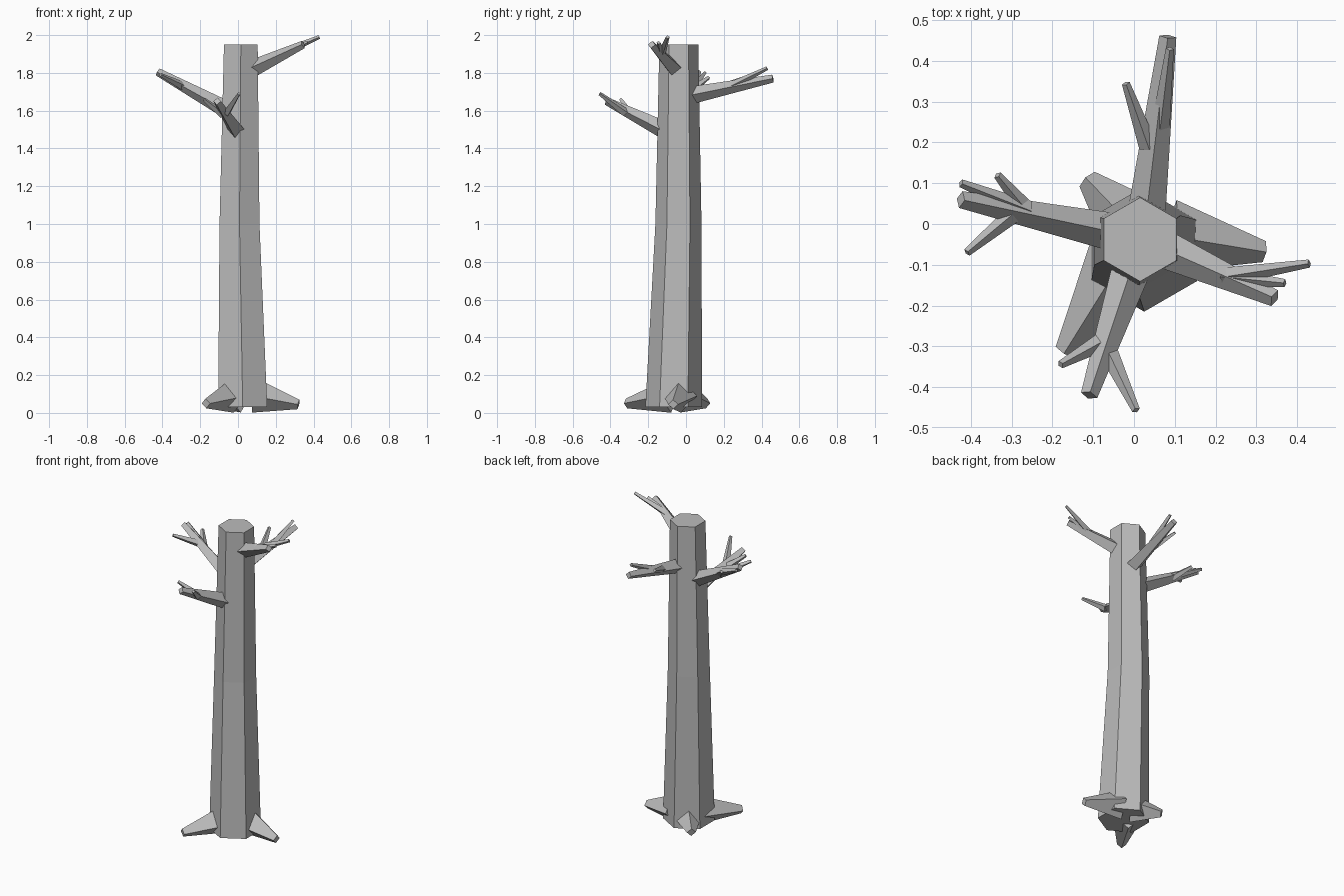
import bpy, bmesh, math
from mathutils import Vector

cube = bpy.data.objects.get("Cube")
if cube:
    bpy.data.objects.remove(cube, do_unlink=True)

bark = bpy.data.materials.new("grey_bark")
bark.use_nodes = True
GREY = (0.5, 0.5, 0.5, 1)
bark.diffuse_color = GREY
bark.node_tree.nodes["Principled BSDF"].inputs["Base Color"].default_value = GREY


def loft(bm, stations, sides, upright=False):
    """Capped tube through (centre, radius) stations, one corner turned upward."""
    axis = Vector(stations[-1][0]) - Vector(stations[0][0])
    turn = axis.to_track_quat('Z', 'Y')
    rings = []
    for centre, radius in stations:
        ring = []
        for i in range(sides):
            a = math.pi / 2 + math.tau * i / sides
            p = Vector((math.cos(a), math.sin(a), 0)) * radius
            ring.append(bm.verts.new(Vector(centre) + (p if upright else turn @ p)))
        rings.append(ring)
    for low, high in zip(rings, rings[1:]):
        for i in range(sides):
            j = (i + 1) % sides
            bm.faces.new((low[i], low[j], high[j], high[i]))
    bm.faces.new(rings[0][::-1])
    bm.faces.new(rings[-1])


def finish(name, bm):
    mesh = bpy.data.meshes.new(name)
    bm.to_mesh(mesh)
    bm.free()
    mesh.materials.append(bark)
    bpy.context.collection.objects.link(bpy.data.objects.new(name, mesh))


# Six-sided trunk, tapering and leaning slightly
bm = bmesh.new()
loft(bm, [((.025, -.065, .03), .15), ((.008, -.04, 1), .122),
          ((.015, -.038, 1.95), .103)], 6, upright=True)
finish("trunk", bm)

# Roots: stubby four-sided wedges
roots = {
    "root_left": ((.09, -.03, .09), (.32, -.068, .045)),
    "root_front": ((-.03, -.09, .09), (-.17, -.315, .05)),
    "root_back": ((0, -.01, .09), (-.115, .11, .05)),
}
for name, (start, end) in roots.items():
    bm = bmesh.new()
    loft(bm, [(start, .09), (end, .026)], 4)
    finish(name, bm)

# Branches: main limb (start, end) followed by its twigs
branches = {
    "branch_left": [((.07, -.06, 1.82), (.345, -.182, 1.95)),
                    ((.22, -.13, 1.9), (.43, -.097, 1.99)),
                    ((.22, -.13, 1.9), (.37, -.145, 1.96))],
    "branch_back": [((.03, .02, 1.68), (.083, .46, 1.77)),
                    ((.035, .19, 1.72), (-.02, .345, 1.785)),
                    ((.065, .24, 1.73), (.088, .43, 1.825))],
    "branch_right": [((-.05, -.02, 1.6), (-.425, .06, 1.805)),
                     ((-.29, .03, 1.73), (-.41, -.07, 1.79)),
                     ((-.26, .03, 1.71), (-.335, .12, 1.775)),
                     ((-.26, .035, 1.72), (-.425, .1, 1.8))],
    "branch_front": [((-.01, -.12, 1.5), (-.11, -.42, 1.65)),
                     ((-.08, -.29, 1.58), (-.18, -.345, 1.66)),
                     ((-.06, -.32, 1.59), (.005, -.457, 1.69))],
}
for name, limbs in branches.items():
    bm = bmesh.new()
    for i, (start, end) in enumerate(limbs):
        thick, thin = (.023, .01) if i else (.047, .021)
        loft(bm, [(start, thick), (end, thin)], 4)
    finish(name, bm)
